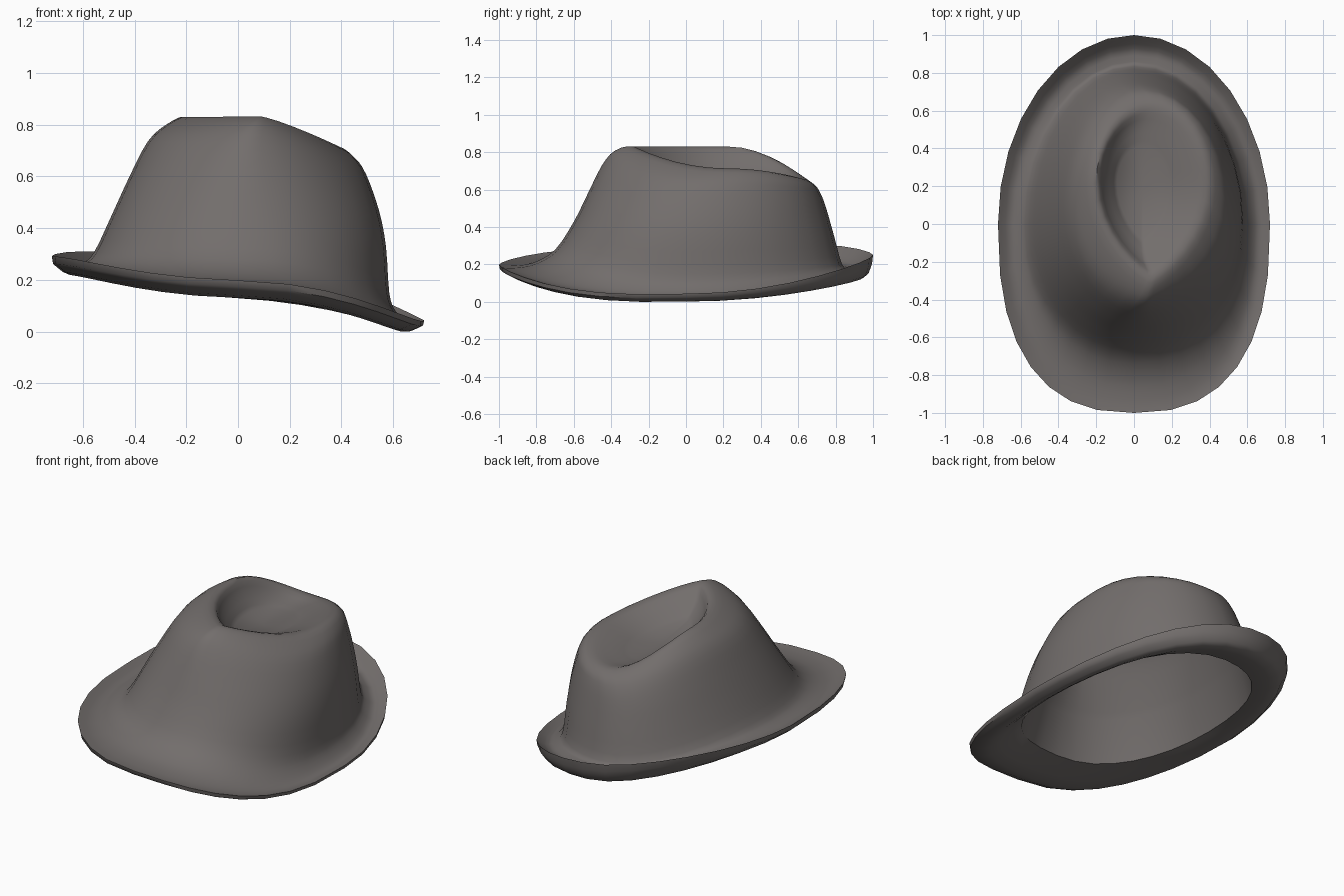
import bpy, bmesh, math

if "Cube" in bpy.data.objects:
    bpy.data.objects.remove(bpy.data.objects["Cube"])

SEG = 32
# Ring: x left, x right, y front, y back, z at right/back/left/front, pinch
EDGE = (-.72, .72, -1.0, 1.0, .045, .235, .285, .20, 0)
TOP = [
    EDGE,
    (-.66, .66, -.93, .93, .035, .175, .25, .195, 0),     # brim valley
    (-.60, .61, -.82, .875, .08, .175, .265, .21, 0),     # crown foot
    (-.555, .585, -.70, .835, .15, .20, .31, .28, 0),
    (-.48, .572, -.60, .79, .33, .36, .47, .43, .1),
    (-.42, .545, -.53, .75, .47, .50, .60, .57, .25),
    (-.35, .495, -.45, .72, .61, .58, .735, .73, .5),
    (-.28, .45, -.38, .685, .675, .63, .80, .81, .8),
    (-.20, .385, -.28, .62, .715, .66, .832, .832, 1),    # rim of the dent
    (-.155, .27, -.19, .52, .685, .65, .755, .765, 1),
    (-.09, .18, -.08, .41, .65, .64, .665, .69, 1),       # dent floor
]
UNDER = [
    (-.715, .715, -.995, .995, .025, .19, .255, .175, 0),
    (-.65, .64, -.88, .95, .003, .12, .215, .132, 0),
    (-.54, .56, -.66, .78, .08, .15, .24, .18, 0),        # opening
]


def catmull(rings, steps):
    """Smoothly fill in rings between the given ones."""
    out = []
    for i in range(len(rings) - 1):
        a, b = rings[max(i - 1, 0)], rings[i]
        c, d = rings[i + 1], rings[min(i + 2, len(rings) - 1)]
        for s in range(steps):
            t = s / steps
            out.append(tuple(
                .5 * (2*q + (r - p)*t + (2*p - 5*q + 4*r - w)*t*t + (3*q - p - 3*r + w)*t**3)
                for p, q, r, w in zip(a, b, c, d)))
    out.append(rings[-1])
    return out


def ring_points(r):
    xl, xr, yf, yb, zr, zb, zl, zf, pinch = r
    cy, cx = .22 * pinch, (xl + xr) / 2 * pinch
    brim = max(0, min(1, (-xl - .55) / .15))
    pts = []
    for k in range(SEG):
        a = 2 * math.pi * k / SEG
        c, s = math.cos(a), math.sin(a)
        p, q = (1, 1)
        if s < -1e-6:
            p, q = .92 - .12 * brim + .75 * pinch, .92 - .12 * brim + .08 * pinch
        ax, ay = abs(c) ** p, abs(s) ** q
        x = cx + ax * (xr - cx if c > 0 else xl - cx)
        y = cy + ay * (yb - cy if s > 0 else yf - cy)
        z = c * c * (zr if c > 0 else zl) + s * s * (zb if s > 0 else zf)
        # the brim curls up at the back left and leans along the front
        z += .05 * brim * max(0, math.cos(a - math.radians(130))) ** 4
        z += .045 * brim * c * s if s < 0 else 0
        pts.append((x, y, z))
    return pts


def bridge(bm, a, b):
    for k in range(SEG):
        j = (k + 1) % SEG
        bm.faces.new((a[k], a[j], b[j], b[k]))


def cap(bm, ring, z):
    n = len(ring)
    c = bm.verts.new((sum(v.co.x for v in ring) / n, sum(v.co.y for v in ring) / n, z))
    for k in range(n):
        bm.faces.new((ring[k], ring[(k + 1) % n], c))


bm = bmesh.new()
outer = [[bm.verts.new(p) for p in ring_points(r)] for r in catmull(TOP, 3)]
# lining: the crown again, a little smaller and lower
lining = [tuple(v * .97 for v in r[:4]) + tuple(v - .02 for v in r[4:8]) + r[8:]
          for r in TOP[4:]]
inner = [[bm.verts.new(p) for p in ring_points(r)]
         for r in catmull(UNDER, 3) + catmull(lining, 3)]
for rings in (outer, inner):
    for a, b in zip(rings, rings[1:]):
        bridge(bm, a, b)
bridge(bm, outer[0], inner[0])
cap(bm, outer[-1], .645)
cap(bm, inner[-1], .625)
low = min(v.co.z for v in bm.verts)
for v in bm.verts:
    v.co.z -= low
bmesh.ops.recalc_face_normals(bm, faces=bm.faces)

mesh = bpy.data.meshes.new("felt_hat")
bm.to_mesh(mesh)
bm.free()
hat = bpy.data.objects.new("felt_hat", mesh)
bpy.context.collection.objects.link(hat)

felt = bpy.data.materials.new("warm_grey_felt")
felt.diffuse_color = (.17, .155, .15, 1)
felt.use_nodes = True
felt.node_tree.nodes["Principled BSDF"].inputs["Base Color"].default_value = felt.diffuse_color
mesh.materials.append(felt)

bpy.context.view_layer.objects.active = hat
hat.select_set(True)
bpy.ops.object.shade_smooth_by_angle(angle=math.radians(50))
